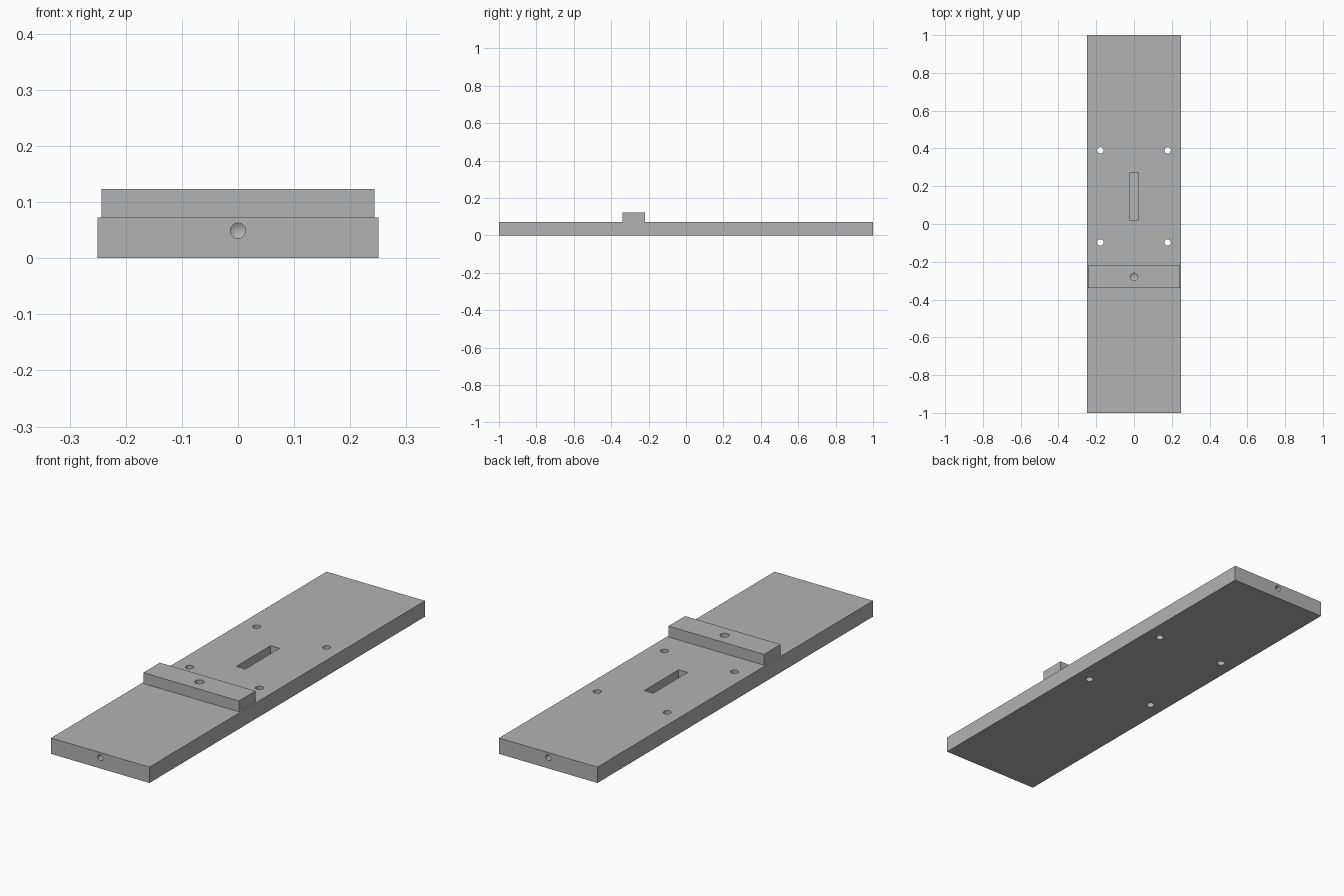
import bpy, bmesh, math
from mathutils import Matrix, Vector

cube = bpy.data.objects.get("Cube")
if cube:
    bpy.data.objects.remove(cube, do_unlink=True)

# Single plain grey
grey = bpy.data.materials.new("plain_grey")
grey.use_nodes = True
colour = (0.45, 0.45, 0.45, 1)
grey.diffuse_color = colour
grey.node_tree.nodes["Principled BSDF"].inputs["Base Color"].default_value = colour

PLATE_TOP, BLOCK_TOP = 0.073, 0.123
BLOCK_Y = -0.28


def add_box(bm, centre, size):
    bmesh.ops.create_cube(bm, size=1, matrix=Matrix.Translation(centre) @ Matrix.Diagonal((*size, 1)))


def add_drill(bm, start, direction, radius, depth, pointed=True):
    """Cylinder from just outside the surface, ending in a drill point if blind."""
    d = Vector(direction)
    turn = d.to_track_quat('Z', 'Y').to_matrix().to_4x4()
    frame = Matrix.Translation(start) @ turn
    steps = 32
    rings = []
    for z in (-0.02, depth):
        rings.append([bm.verts.new(frame @ Vector((radius * math.cos(a), radius * math.sin(a), z)))
                      for a in (math.tau * i / steps for i in range(steps))])
    low, high = rings
    bm.faces.new(low[::-1])
    for i in range(steps):
        j = (i + 1) % steps
        bm.faces.new((low[i], low[j], high[j], high[i]))
    if pointed:
        tip = bm.verts.new(frame @ Vector((0, 0, depth + radius * 0.6)))
        for i in range(steps):
            bm.faces.new((high[i], high[(i + 1) % steps], tip))
    else:
        bm.faces.new(high)


def make_object(name, bm):
    bmesh.ops.recalc_face_normals(bm, faces=bm.faces)
    mesh = bpy.data.meshes.new(name)
    bm.to_mesh(mesh)
    bm.free()
    mesh.materials.append(grey)
    obj = bpy.data.objects.new(name, mesh)
    bpy.context.collection.objects.link(obj)
    return obj


# Base plate and raised cross block
bm = bmesh.new()
add_box(bm, (0, 0, PLATE_TOP / 2), (0.5, 2, PLATE_TOP))
plate = make_object("base_plate", bm)

bm = bmesh.new()
add_box(bm, (0, BLOCK_Y, (PLATE_TOP + BLOCK_TOP) / 2), (0.486, 0.12, BLOCK_TOP - PLATE_TOP))
block = make_object("cross_block", bm)

# Cutter: four through holes, slot, block hole and a hole in each end
bm = bmesh.new()
for x in (-0.178, 0.178):
    for y in (-0.098, 0.39):
        add_drill(bm, (x, y, PLATE_TOP), (0, 0, -1), 0.017, 0.1, pointed=False)
for side in (-1, 1):
    add_drill(bm, (0, side, 0.049), (0, -side, 0), 0.0135, 0.1)
add_drill(bm, (0, BLOCK_Y, BLOCK_TOP), (0, 0, -1), 0.02, 0.07)
add_box(bm, (0, 0.145, PLATE_TOP), (0.046, 0.25, 0.1))
cutter = make_object("hole_cutter", bm)
cutter.hide_render = True

for part in (plate, block):
    cut = part.modifiers.new("holes", 'BOOLEAN')
    cut.operation = 'DIFFERENCE'
    cut.solver = 'EXACT'
    cut.object = cutter
    bpy.ops.object.select_all(action='DESELECT')
    part.select_set(True)
    bpy.context.view_layer.objects.active = part
    bpy.ops.object.modifier_apply(modifier=cut.name)
    bpy.ops.object.shade_smooth_by_angle(angle=math.radians(30))

bpy.data.objects.remove(cutter, do_unlink=True)
